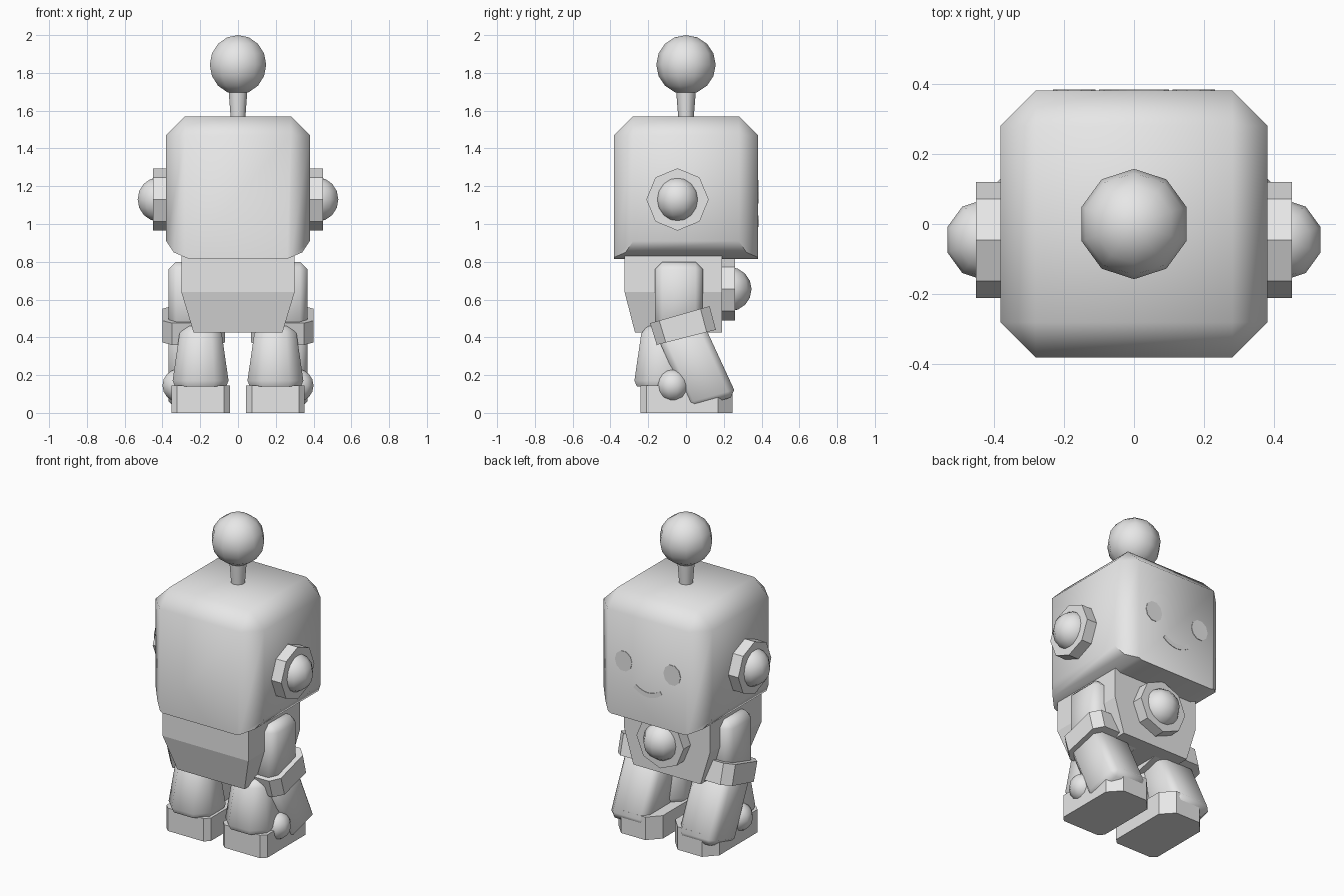
import bpy, bmesh, math
from mathutils import Vector, Matrix

if "Cube" in bpy.data.objects:
    bpy.data.objects.remove(bpy.data.objects["Cube"], do_unlink=True)

grey = bpy.data.materials.new("light_grey")
grey.use_nodes = True
GREY = (0.8, 0.8, 0.8, 1)
grey.diffuse_color = GREY
grey.node_tree.nodes["Principled BSDF"].inputs["Base Color"].default_value = GREY


def finish(name, bm, smooth=None):
    """Turn a bmesh into an object; smooth is the sharp-edge angle in degrees."""
    bmesh.ops.recalc_face_normals(bm, faces=bm.faces[:])
    mesh = bpy.data.meshes.new(name)
    bm.to_mesh(mesh)
    bm.free()
    mesh.materials.append(grey)
    ob = bpy.data.objects.new(name, mesh)
    bpy.context.collection.objects.link(ob)
    if smooth:
        bpy.ops.object.select_all(action='DESELECT')
        ob.select_set(True)
        bpy.context.view_layer.objects.active = ob
        bpy.ops.object.shade_smooth_by_angle(angle=math.radians(smooth))
    return ob


def loft(rings):
    """Skin a list of equal-length vertex rings and cap both ends."""
    bm = bmesh.new()
    rows = [[bm.verts.new(p) for p in ring] for ring in rings]
    n = len(rows[0])
    for low, high in zip(rows, rows[1:]):
        for i in range(n):
            j = (i + 1) % n
            bm.faces.new((low[i], low[j], high[j], high[i]))
    bm.faces.new(rows[0])
    bm.faces.new(rows[-1])
    bmesh.ops.recalc_face_normals(bm, faces=bm.faces[:])
    return bm


def bevel(bm, width, rule=lambda e: True):
    bmesh.ops.bevel(bm, geom=[e for e in bm.edges if rule(e)], offset=width,
                    segments=1, affect='EDGES', profile=0.5)


def direction(e):
    return (e.verts[0].co - e.verts[1].co).normalized()


def side_prism(x0, x1, outline):
    """Extrude a (y, z) outline along x."""
    return loft([[(x, y, z) for y, z in outline] for x in (x0, x1)])


def face_plate(name, outline):
    """Thin plate on the face side, from an (x, z) outline."""
    return finish(name, loft([[(x, y, z) for x, z in outline] for y in (0.377, 0.383)]))


def ball(name, centre, radius, scale=(1, 1, 1)):
    bm = bmesh.new()
    bmesh.ops.create_uvsphere(bm, u_segments=10, v_segments=8, radius=radius)
    bmesh.ops.scale(bm, vec=scale, verts=bm.verts[:])
    bmesh.ops.translate(bm, vec=centre, verts=bm.verts[:])
    return finish(name, bm, 60)


def knob(name, base, axis):
    """Octagonal plate with a dome, pointing along axis."""
    base, axis = Vector(base), Vector(axis)
    bm = bmesh.new()
    bmesh.ops.create_cone(bm, cap_ends=True, segments=8, radius1=0.165,
                          radius2=0.165, depth=0.12)
    turn = Matrix.Rotation(math.pi / 2, 4, 'Y' if axis.x else 'X')
    bmesh.ops.transform(bm, matrix=Matrix.Translation(base + axis * 0.01) @ turn,
                        verts=bm.verts[:])
    finish(name + "_plate", bm)
    ball(name + "_dome", base + axis * 0.04, 0.117)


# Head: chamfered block with rounded lower sides
bm = bmesh.new()
bmesh.ops.create_cube(bm, size=1)
bmesh.ops.scale(bm, vec=(0.76, 0.76, 0.755), verts=bm.verts[:])
bmesh.ops.translate(bm, vec=(0, 0, 1.1925), verts=bm.verts[:])
bevel(bm, 0.1, lambda e: max(v.co.z for v in e.verts) > 1.5)
for s in (-1, 1):
    for nx, nz in ((0.035, -0.08), (0.06, -0.04)):
        cut = bmesh.ops.bisect_plane(
            bm, geom=bm.verts[:] + bm.edges[:] + bm.faces[:], clear_outer=True,
            plane_co=(s * 0.34, 0, 0.85), plane_no=(s * nx, 0, nz))
        edges = [g for g in cut["geom_cut"] if isinstance(g, bmesh.types.BMEdge)]
        bmesh.ops.holes_fill(bm, edges=edges)
finish("head", bm, 50)

# Antenna
bm = bmesh.new()
bmesh.ops.create_cone(bm, cap_ends=True, segments=10, radius1=0.04, radius2=0.054, depth=0.18)
bmesh.ops.translate(bm, vec=(0, 0, 1.64), verts=bm.verts[:])
finish("antenna_stalk", bm, 50)
ball("antenna_ball", (0, 0, 1.843), 0.157)

# Face: eyes and smile
for s, side in ((1, "left"), (-1, "right")):
    face_plate(side + "_eye", [(s * 0.17 + 0.06 * math.cos(a), 1.17 + 0.065 * math.sin(a))
                               for a in (math.tau * i / 10 for i in range(10))])
steps = [i / 4 - 1 for i in range(9)]
face_plate("smile", [(0.1 * t, 0.985 + 0.04 * t * t) for t in steps]
           + [(0.085 * t, 1.015 + 0.03 * t * t) for t in reversed(steps)])

# Ears and chest knob
knob("left_ear", (0.38, -0.045, 1.13), (1, 0, 0))
knob("right_ear", (-0.38, -0.045, 1.13), (-1, 0, 0))
knob("chest_knob", (0, 0.19, 0.655), (0, 1, 0))

# Torso: flat on the chest side, tapering below
finish("torso", loft([
    [(-w, y, z), (w, y, z), (w, 0.19, z), (-w, 0.19, z)]
    for w, y, z in ((0.235, -0.27, 0.425), (0.30, -0.325, 0.64), (0.30, -0.325, 0.83))]))


def octagon(cx, cy, half, cut, z):
    k = half - cut
    corners = ((half, -k), (half, k), (k, half), (-k, half),
               (-half, k), (-half, -k), (-k, -half), (k, -half))
    return [(cx + x, cy + y, z) for x, y in corners]


for s, side in ((1, "left"), (-1, "right")):
    # Arm: upper arm, tilted cuff, swung forearm and thumb
    bm = side_prism(s * 0.11, s * 0.368, [(-0.165, 0.42), (0.09, 0.46), (0.09, 0.80), (-0.165, 0.80)])
    bevel(bm, 0.04)
    finish(side + "_upper_arm", bm, 50)

    bm = side_prism(s * 0.07, s * 0.40, [(-0.155, 0.36), (0.158, 0.44), (0.125, 0.565), (-0.19, 0.475)])
    bevel(bm, 0.05, lambda e: abs(direction(e).z) > 0.8)
    finish(side + "_cuff", bm)

    bm = side_prism(s * 0.11, s * 0.368, [(0.02, 0.02), (0.27, 0.09), (0.09, 0.48), (-0.16, 0.42)])
    bevel(bm, 0.035)
    finish(side + "_forearm", bm, 50)
    ball(side + "_thumb", (s * 0.318, -0.07, 0.145), 0.086)

    # Leg and foot
    x = s * 0.198
    finish(side + "_leg", loft([
        octagon(x, -0.125, half, half * 0.5, z)
        for half, z in ((0.135, 0.14), (0.148, 0.17), (0.112, 0.42), (0.08, 0.46))]), 50)
    outline = [(-0.155, -0.21), (-0.125, -0.24), (0.125, -0.24), (0.155, -0.21),
               (0.155, 0.17), (0.085, 0.245), (-0.085, 0.245), (-0.155, 0.17)]
    finish(side + "_foot", loft([[(x + px, py, z) for px, py in outline] for z in (0, 0.145)]))
